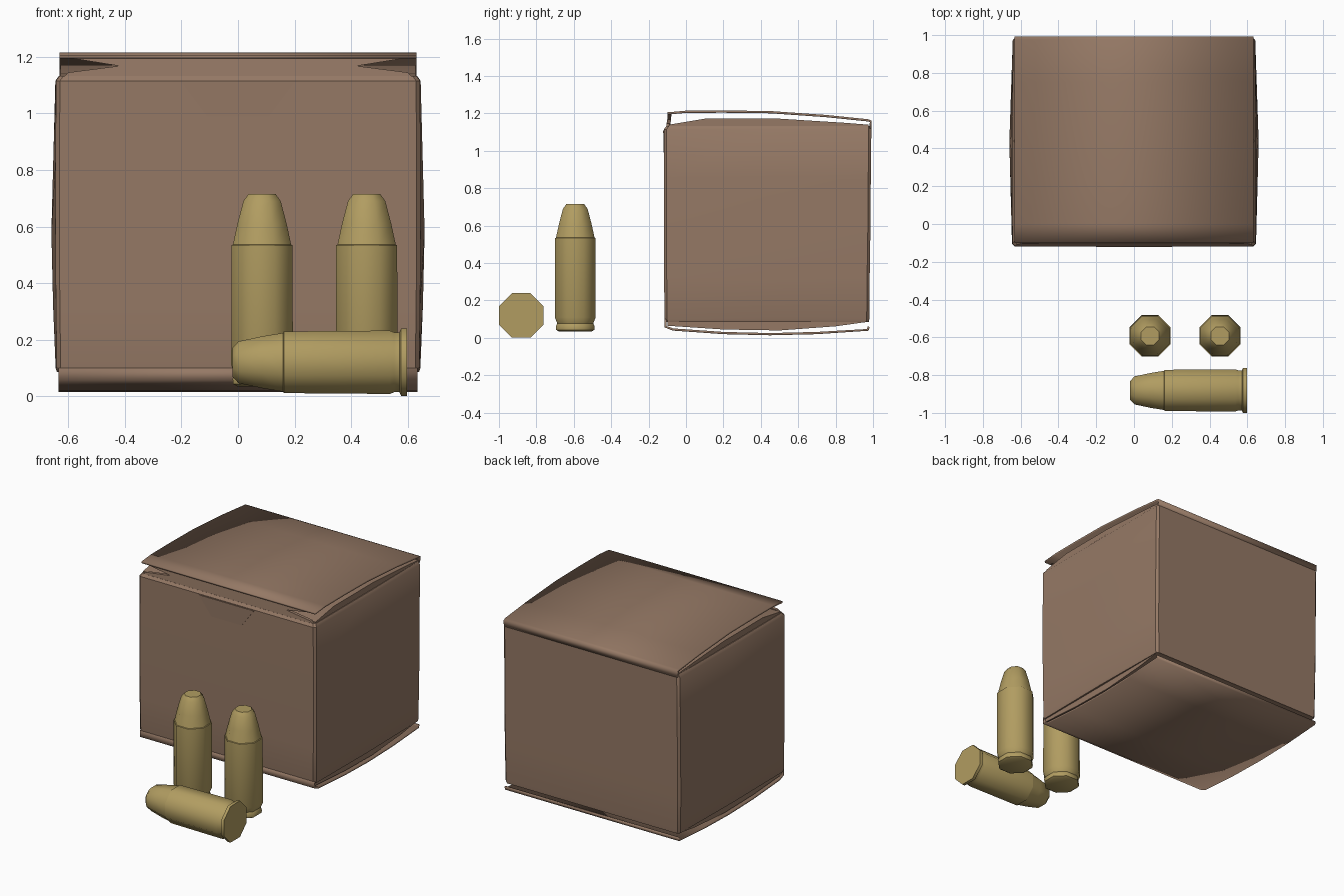
import bpy, bmesh, math
from mathutils import Matrix

if "Cube" in bpy.data.objects:
    bpy.data.objects.remove(bpy.data.objects["Cube"])


def material(name, rgb):
    m = bpy.data.materials.new(name)
    m.diffuse_color = (*rgb, 1)
    m.use_nodes = True
    m.node_tree.nodes["Principled BSDF"].inputs["Base Color"].default_value = m.diffuse_color
    return m


card = material("brown_cardboard", (0.30, 0.19, 0.13))
brass = material("brass", (0.44, 0.335, 0.12))


def finish(name, bm, mat, angle=35):
    bmesh.ops.recalc_face_normals(bm, faces=bm.faces)
    me = bpy.data.meshes.new(name)
    bm.to_mesh(me)
    bm.free()
    me.materials.append(mat)
    ob = bpy.data.objects.new(name, me)
    bpy.context.collection.objects.link(ob)
    bpy.ops.object.select_all(action='DESELECT')
    ob.select_set(True)
    bpy.context.view_layer.objects.active = ob
    bpy.ops.object.shade_smooth_by_angle(angle=math.radians(angle))
    return ob


def loft(bm, rings):
    """Skin a stack of point rings and close both ends."""
    vs = [[bm.verts.new(p) for p in r] for r in rings]
    n = len(vs[0])
    for a, b in zip(vs, vs[1:]):
        for i in range(n):
            bm.faces.new((a[i], a[(i + 1) % n], b[(i + 1) % n], b[i]))
    bm.faces.new(vs[0])
    bm.faces.new(vs[-1])


def prism(name, profile, half):
    """Solid from a (y, z) outline extruded along x."""
    bm = bmesh.new()
    loft(bm, [[(x, y, z) for y, z in profile] for x in (-half, half)])
    return finish(name, bm, card, 25)


def sheet(name, path, half, thick=0.012):
    """Bent card sheet following a (y, z) path."""
    bm = bmesh.new()
    rows = [[bm.verts.new((s * half, y, z)) for s in (-1, 1)] for y, z in path]
    for a, b in zip(rows, rows[1:]):
        bm.faces.new((a[0], a[1], b[1], b[0]))
    ob = finish(name, bm, card)
    mod = ob.modifiers.new("thickness", 'SOLIDIFY')
    mod.thickness = thick
    mod.offset = 0
    return ob


# Box body: slightly bulging walls with narrow chamfered corners
def box_ring(z, half, bulge, front, back, c=0.014):
    mid = (front + back) / 2
    right = [(half - c, front), (half, front + c), (half + bulge, mid),
             (half - 0.004, back - c), (half - 0.004 - c, back)]
    pts = right + [(-x, y) for x, y in reversed(right)]
    return [(x, y, z) for x, y in pts]


bm = bmesh.new()
loft(bm, [box_ring(0.085, 0.636, 0.004, -0.112, 0.978),
          box_ring(0.10, 0.641, 0.004, -0.115, 0.98),
          box_ring(0.32, 0.644, 0.010, -0.117, 0.982),
          box_ring(0.58, 0.646, 0.014, -0.118, 0.986),
          box_ring(0.85, 0.645, 0.008, -0.118, 0.988),
          box_ring(1.115, 0.644, 0.002, -0.118, 0.991),
          box_ring(1.132, 0.632, 0.002, -0.106, 0.991)])
finish("box_body", bm, card)

# Folded side flaps filling the space under the lid and above the bottom
prism("top_side_flaps", [(-0.09, 1.12), (-0.09, 1.14), (0.1, 1.172), (0.5, 1.172),
                         (0.85, 1.15), (0.975, 1.14), (0.975, 1.12)], 0.628)
prism("bottom_side_flaps", [(-0.10, 0.1), (-0.10, 0.065), (0.2, 0.045), (0.5, 0.04),
                            (0.8, 0.062), (0.965, 0.085), (0.965, 0.1)], 0.628)

# Lid and bottom sheets, hinged on the walls
sheet("lid", [(0.986, 1.12), (0.988, 1.158), (0.975, 1.163), (0.75, 1.186),
              (0.45, 1.207), (0.2, 1.21), (0.0, 1.209), (-0.10, 1.2)], 0.632)
sheet("bottom_flap", [(-0.109, 0.1), (-0.109, 0.06), (-0.07, 0.045), (0.2, 0.026),
                      (0.45, 0.02), (0.7, 0.026), (0.972, 0.043), (0.976, 0.06)], 0.634)


# Front tuck panel and thumb tab, both symmetrical plates
def plate(name, front_points, thick):
    right = [(x, y, z) for x, y, z in front_points]
    ring = right + [(-x, y, z) for x, y, z in reversed(right)]
    b = bmesh.new()
    loft(b, [ring, [(x, y + thick, z) for x, y, z in ring]])
    return finish(name, b, card)


plate("tuck_panel", [(0.62, -0.106, 1.125), (0.6, -0.104, 1.145),
                     (0.42, -0.1, 1.168), (0.6, -0.098, 1.197)], 0.02)
plate("thumb_tab", [(0.11, -0.119, 0.99), (0.2, -0.122, 1.11)], 0.008)


# Cartridges: eight-sided turned profiles (flat-to-flat radius, distance from base)
def cartridge(name, profile, placement):
    k = 1 / math.cos(math.pi / 8)
    angs = [math.pi / 8 + i * math.pi / 4 for i in range(8)]
    b = bmesh.new()
    loft(b, [[(r * k * math.cos(a), r * k * math.sin(a), h) for a in angs]
             for r, h in profile])
    bmesh.ops.transform(b, matrix=placement, verts=b.verts)
    return finish(name, b, brass, 46)


upright = [(0.088, 0), (0.102, 0.008), (0.104, 0.026), (0.096, 0.042), (0.109, 0.075),
           (0.108, 0.499), (0.103, 0.501), (0.087, 0.575), (0.066, 0.655), (0.048, 0.68)]
lying = [(0.119, 0), (0.119, 0.02), (0.106, 0.026), (0.106, 0.045), (0.112, 0.06),
         (0.109, 0.435), (0.104, 0.437), (0.092, 0.51), (0.074, 0.595), (0.05, 0.617)]

for side, x in (("left", 0.085), ("right", 0.455)):
    cartridge("standing_cartridge_" + side, upright, Matrix.Translation((x, -0.592, 0.035)))
cartridge("lying_cartridge", lying,
          Matrix.Translation((0.597, -0.881, 0.12)) @ Matrix.Rotation(-math.pi / 2, 4, 'Y'))
